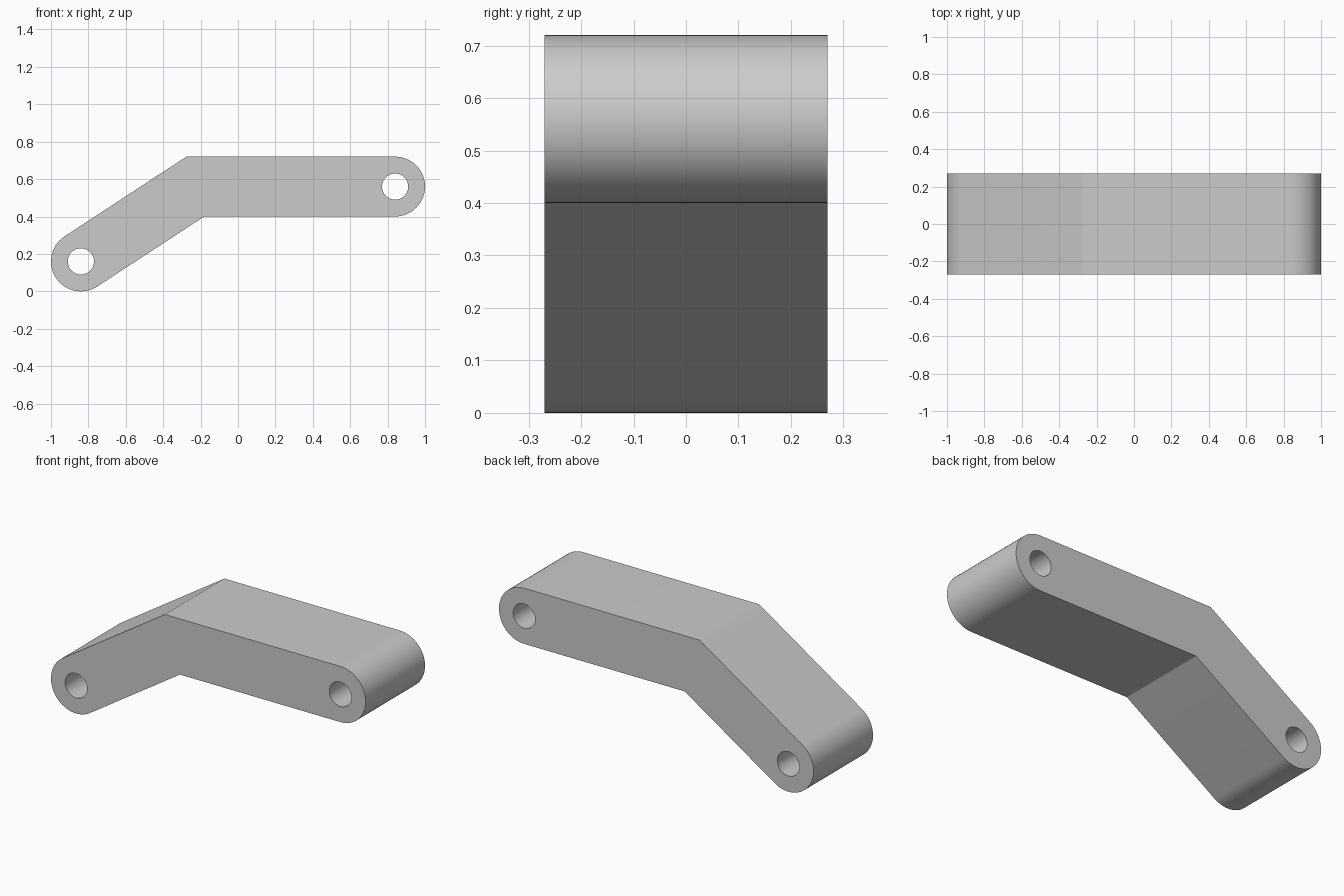
import bpy, bmesh
from math import sin, cos, tan, pi, atan2, radians
from mathutils import Vector

default = bpy.data.objects.get("Cube")
if default:
    bpy.data.objects.remove(default)

RADIUS, HOLE, HALF_DEPTH = 0.16, 0.07, 0.27
left_pivot, bend, right_pivot = (-0.84, 0.16), (-0.228, 0.56), (0.84, 0.56)
slope = atan2(bend[1] - left_pivot[1], bend[0] - left_pivot[0])


def arc(centre, radius, start, sweep, steps, closed=False):
    """Points along an arc in the x-z plane."""
    count = steps if closed else steps + 1
    return [(centre[0] + radius * cos(start + sweep * i / steps),
             centre[1] + radius * sin(start + sweep * i / steps))
            for i in range(count)]


# Outline: two rounded ends joined by mitred corners at the bend
miter = RADIUS * tan(slope / 2)
outline = arc(right_pivot, RADIUS, -pi / 2, pi, 32)
outline.append((bend[0] - miter, bend[1] + RADIUS))
outline += arc(left_pivot, RADIUS, slope + pi / 2, pi, 32)
outline.append((bend[0] + miter, bend[1] - RADIUS))
holes = [arc(p, HOLE, 0, 2 * pi, 40, True) for p in (left_pivot, right_pivot)]

# Fill the outline around the pin holes, then extrude through the depth
bm = bmesh.new()
edges = []
for loop in [outline] + holes:
    verts = [bm.verts.new((x, -HALF_DEPTH, z)) for x, z in loop]
    edges += [bm.edges.new((a, b)) for a, b in zip(verts, verts[1:] + verts[:1])]
bmesh.ops.triangle_fill(bm, edges=edges, use_beauty=True, normal=Vector((0, -1, 0)))
result = bmesh.ops.extrude_face_region(bm, geom=bm.faces[:], use_keep_orig=True)
moved = [g for g in result["geom"] if isinstance(g, bmesh.types.BMVert)]
bmesh.ops.translate(bm, verts=moved, vec=(0, 2 * HALF_DEPTH, 0))
bmesh.ops.recalc_face_normals(bm, faces=bm.faces[:])

mesh = bpy.data.meshes.new("bent_link_arm")
bm.to_mesh(mesh)
bm.free()
arm = bpy.data.objects.new("bent_link_arm", mesh)
bpy.context.collection.objects.link(arm)

# Plain grey finish
grey = bpy.data.materials.new("light_grey")
grey.use_nodes = True
colour = (0.6, 0.6, 0.6, 1)
grey.diffuse_color = colour
grey.node_tree.nodes["Principled BSDF"].inputs["Base Color"].default_value = colour
mesh.materials.append(grey)

# Smooth rounded ends and bores, crisp edges elsewhere
bpy.ops.object.select_all(action="DESELECT")
arm.select_set(True)
bpy.context.view_layer.objects.active = arm
bpy.ops.object.shade_smooth_by_angle(angle=radians(25))
